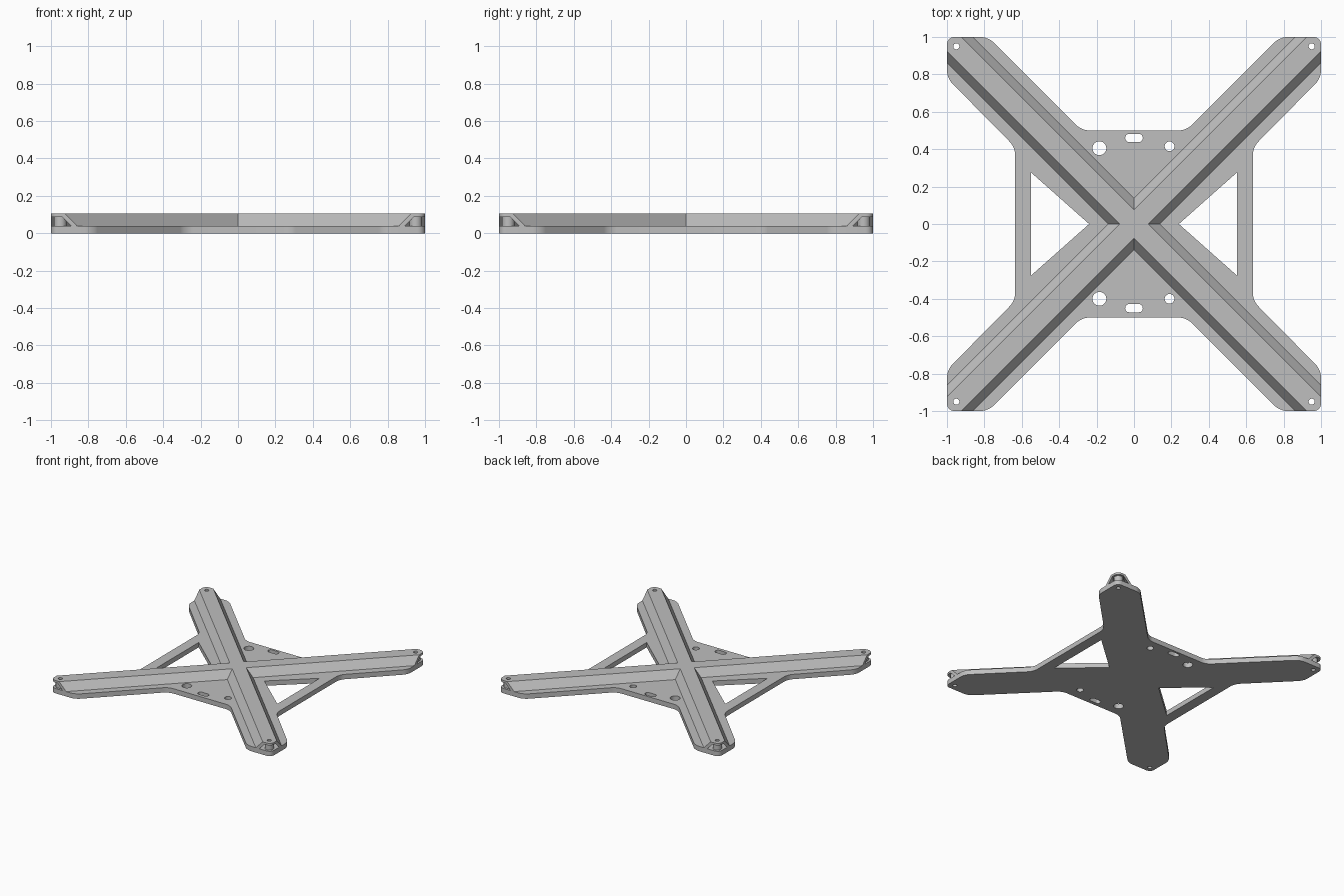
import bpy, bmesh
from math import pi, sqrt
from mathutils import Matrix

cube = bpy.data.objects.get("Cube")
if cube:
    bpy.data.objects.remove(cube)

PLATE = 0.04     # plate thickness
TOP = 0.105      # height of the ridge
BOLT = 0.95      # bolt position on both axes

grey = bpy.data.materials.new("light grey")
grey.use_nodes = True
grey.diffuse_color = (0.52, 0.52, 0.52, 1)
grey.node_tree.nodes["Principled BSDF"].inputs["Base Color"].default_value = grey.diffuse_color


def make(name, bm):
    bmesh.ops.recalc_face_normals(bm, faces=bm.faces)
    mesh = bpy.data.meshes.new(name)
    bm.to_mesh(mesh)
    bm.free()
    mesh.materials.append(grey)
    ob = bpy.data.objects.new(name, mesh)
    bpy.context.collection.objects.link(ob)
    return ob


def prism(name, points, z0, z1, radius=0):
    """Upright prism from an outline, with optionally rounded corners."""
    bm = bmesh.new()
    face = bm.faces.new([bm.verts.new((x, y, z0)) for x, y in points])
    ext = bmesh.ops.extrude_face_region(bm, geom=[face])["geom"]
    bmesh.ops.translate(bm, vec=(0, 0, z1 - z0),
                        verts=[v for v in ext if isinstance(v, bmesh.types.BMVert)])
    if radius:
        upright = [e for e in bm.edges if abs(e.verts[0].co.z - e.verts[1].co.z) > 1e-4]
        bmesh.ops.bevel(bm, geom=upright, offset=radius, segments=6,
                        profile=0.5, affect='EDGES')
    return make(name, bm)


def cylinder(name, x, y, r, z0, z1):
    bm = bmesh.new()
    bmesh.ops.create_cone(bm, cap_ends=True, segments=32, radius1=r, radius2=r, depth=z1 - z0,
                          matrix=Matrix.Translation((x, y, (z0 + z1) / 2)))
    return make(name, bm)


def bar(name, half_base, half_top, z0, z1, angle):
    """Long trapezoid bar through the centre, turned about z."""
    bm = bmesh.new()
    section = [(-half_base, z0), (half_base, z0), (half_top, z1), (-half_top, z1)]
    face = bm.faces.new([bm.verts.new((-1.6, y, z)) for y, z in section])
    ext = bmesh.ops.extrude_face_region(bm, geom=[face])["geom"]
    bmesh.ops.translate(bm, vec=(3.2, 0, 0),
                        verts=[v for v in ext if isinstance(v, bmesh.types.BMVert)])
    bmesh.ops.rotate(bm, verts=bm.verts, matrix=Matrix.Rotation(angle, 3, 'Z'))
    return make(name, bm)


def combine(ob, tool, operation='DIFFERENCE'):
    mod = ob.modifiers.new("cut", 'BOOLEAN')
    mod.operation, mod.solver, mod.object = operation, 'EXACT', tool
    bpy.context.view_layer.objects.active = ob
    bpy.ops.object.modifier_apply(modifier=mod.name)
    bpy.data.objects.remove(tool)


CORNERS = [(sx, sy) for sx in (1, -1) for sy in (1, -1)]


def drill_bolts(ob):
    for sx, sy in CORNERS:
        combine(ob, cylinder("drill", sx * BOLT, sy * BOLT, 0.016, -0.1, 0.2))


# Base plate: one quarter of the outline, mirrored round the centre
quarter = [(0.635, 0.41), (1, 0.78), (1, 1), (0.78, 1), (0.28, 0.5)]
outline = []
for sx, sy in ((1, 1), (-1, 1), (-1, -1), (1, -1)):
    part = [(sx * x, sy * y) for x, y in quarter]
    outline += part if sx * sy > 0 else part[::-1]
plate = prism("base_plate", outline, 0, PLATE, 0.04)

# Side windows, mounting holes and slots
for s in (1, -1):
    combine(plate, prism("window", [(s * 0.24, 0), (s * 0.55, 0.275), (s * 0.55, -0.275)], -0.1, 0.2))
for big_y, small_y, slot_y in ((0.405, 0.415, 0.46), (-0.4, -0.4, -0.45)):
    combine(plate, cylinder("hole", -0.185, big_y, 0.037, -0.1, 0.2))
    combine(plate, cylinder("hole", 0.19, small_y, 0.026, -0.1, 0.2))
    slot = [(a * 0.047, slot_y + b * 0.022) for a, b in ((-1, -1), (1, -1), (1, 1), (-1, 1))]
    combine(plate, prism("slot", slot, -0.1, 0.2, 0.0215))
drill_bolts(plate)

# Crossed hollow ridges, trimmed to the rounded square of the arm ends
base, top = 0.138 / sqrt(2), 0.075 / sqrt(2)
ridge = bar("cross_ridge", base, top, PLATE, TOP, pi / 4)
combine(ridge, bar("second", base, top, PLATE, TOP, -pi / 4), 'UNION')
for angle in (pi / 4, -pi / 4):
    combine(ridge, bar("tunnel", base - 0.015, top - 0.012, PLATE - 0.01, TOP - 0.017, angle))
square = [(-1, -1), (1, -1), (1, 1), (-1, 1)]
combine(ridge, prism("trim", square, -0.1, 0.2, 0.04), 'INTERSECT')
drill_bolts(ridge)

# Bolt posts inside the open arm ends
posts = []
for sx, sy in CORNERS:
    name = ("back" if sy > 0 else "front") + ("_left" if sx > 0 else "_right") + "_bolt_post"
    post = cylinder(name, sx * BOLT, sy * BOLT, 0.034, PLATE, TOP - 0.015)
    combine(post, cylinder("drill", sx * BOLT, sy * BOLT, 0.016, -0.1, 0.2))
    posts.append(post)

# Smooth the rounded corners and holes, keep the creases sharp
bpy.ops.object.select_all(action='DESELECT')
for ob in [plate, ridge] + posts:
    ob.select_set(True)
bpy.context.view_layer.objects.active = plate
bpy.ops.object.shade_smooth_by_angle(angle=pi / 7)
